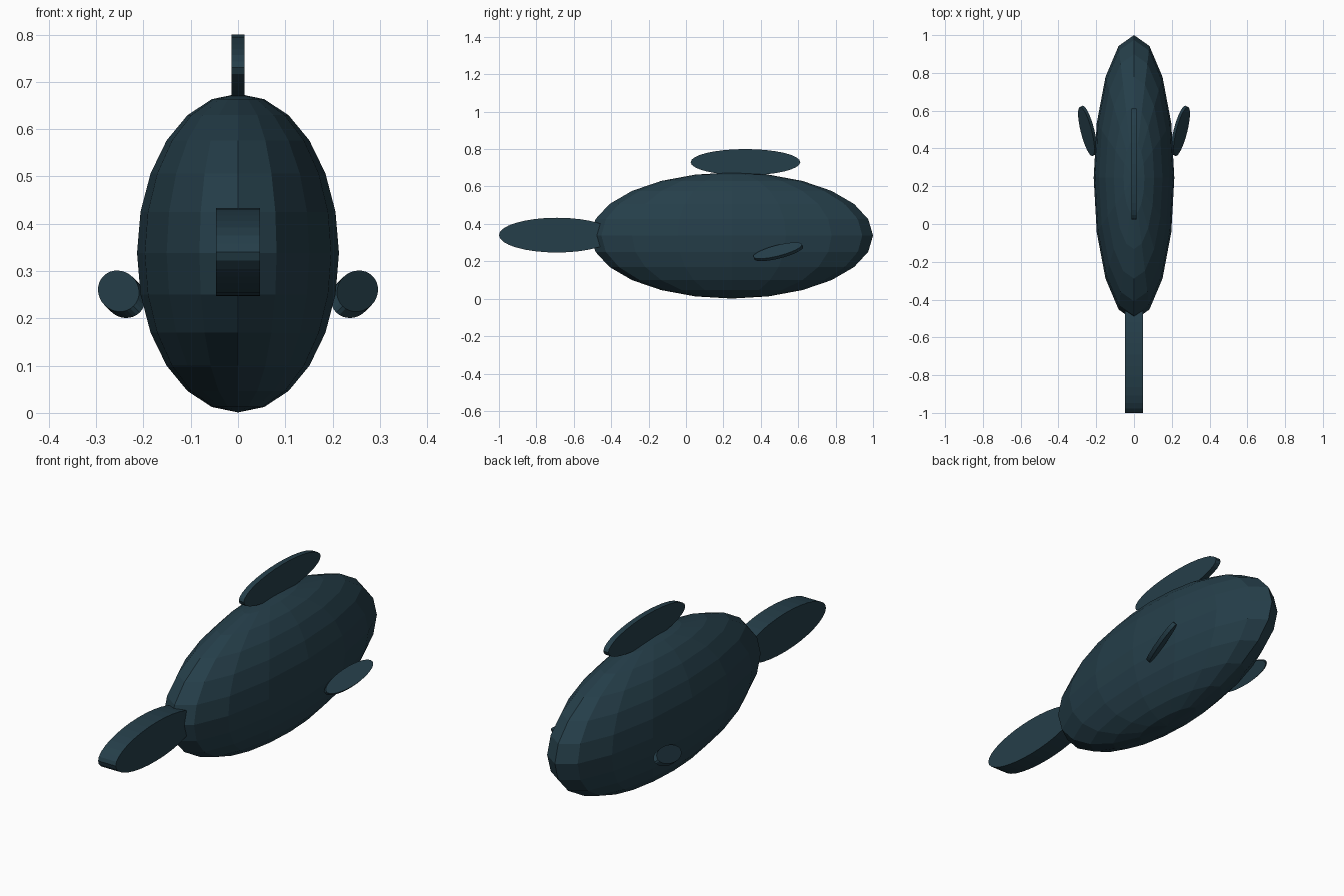
import bpy, bmesh, math
from mathutils import Matrix, Vector

if "Cube" in bpy.data.objects:
    bpy.data.objects.remove(bpy.data.objects["Cube"])

mat = bpy.data.materials.new("dark_teal")
mat.diffuse_color = (0.0185, 0.049, 0.068, 1)
mat.use_nodes = True
mat.node_tree.nodes["Principled BSDF"].inputs["Base Color"].default_value = mat.diffuse_color


def finish(name, bm):
    bmesh.ops.recalc_face_normals(bm, faces=bm.faces)
    me = bpy.data.meshes.new(name)
    bm.to_mesh(me)
    bm.free()
    me.materials.append(mat)
    ob = bpy.data.objects.new(name, me)
    bpy.context.collection.objects.link(ob)
    return ob


def disc(name, centre, long_axis, normal, a, b, thick):
    """Elliptical plate: half-length a along long_axis, half-width b, given thickness."""
    d = Vector(long_axis).normalized()
    n = Vector(normal)
    n = (n - d * n.dot(d)).normalized()
    m = n.cross(d)
    bm = bmesh.new()
    bmesh.ops.create_cone(bm, cap_ends=True, segments=32, radius1=1, radius2=1, depth=1)
    basis = Matrix((d * a, m * b, n * thick)).transposed().to_4x4()
    bmesh.ops.transform(bm, matrix=Matrix.Translation(centre) @ basis, verts=bm.verts)
    return finish(name, bm)


# Faceted egg-shaped body
bm = bmesh.new()
bmesh.ops.create_uvsphere(bm, u_segments=16, v_segments=12, radius=1)
bmesh.ops.transform(bm, verts=bm.verts,
                    matrix=Matrix.Translation((0, 0.245, 0.338)) @ Matrix.Diagonal((0.2135, 0.755, 0.337, 1)))
finish("body", bm)

# Tail and back fin: upright plates
disc("tail", (0, -0.69, 0.34), (0, 1, 0), (1, 0, 0), 0.31, 0.093, 0.094)
disc("back_fin", (0, 0.318, 0.73), (0, 1, 0), (1, 0, 0), 0.293, 0.07, 0.027)

# Tilted side fins
for side, s in (("right", 1), ("left", -1)):
    disc(side + "_side_fin", (0.246 * s, 0.493, 0.251),
         (0.23 * s, 0.945, 0.23), (0.67 * s, -0.33, 0.67), 0.138, 0.042, 0.02)
